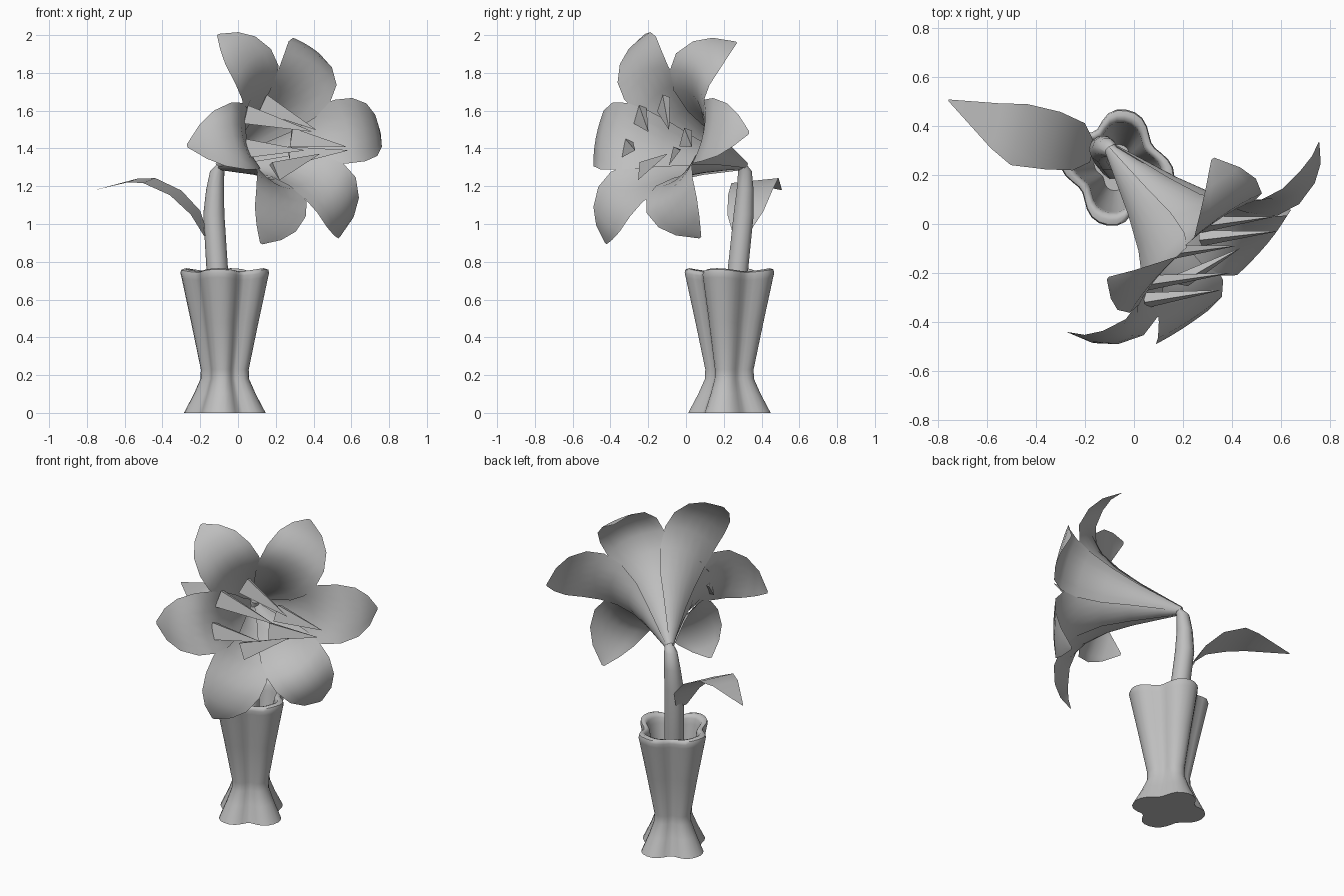
import bpy, math
from mathutils import Vector

if "Cube" in bpy.data.objects:
    bpy.data.objects.remove(bpy.data.objects["Cube"])

# Single plain grey for the whole model
grey = bpy.data.materials.new("plain_grey")
grey.use_nodes = True
colour = (0.52, 0.52, 0.52, 1)
grey.diffuse_color = colour
grey.node_tree.nodes["Principled BSDF"].inputs["Base Color"].default_value = colour


def loft(name, rows, closed=False, caps=False, smooth=True):
    """Skin a list of equally long point rows with quads."""
    n = len(rows[0])
    verts = [p for row in rows for p in row]
    faces = []
    for i in range(len(rows) - 1):
        for j in range(n if closed else n - 1):
            k = (j + 1) % n
            faces.append((i * n + j, i * n + k, (i + 1) * n + k, (i + 1) * n + j))
    if caps:
        faces.append(tuple(reversed(range(n))))
        faces.append(tuple(range(len(verts) - n, len(verts))))
    mesh = bpy.data.meshes.new(name)
    mesh.from_pydata(verts, [], faces)
    mesh.materials.append(grey)
    mesh.validate()
    obj = bpy.data.objects.new(name, mesh)
    bpy.context.collection.objects.link(obj)
    if smooth:
        bpy.ops.object.select_all(action='DESELECT')
        obj.select_set(True)
        bpy.context.view_layer.objects.active = obj
        bpy.ops.object.shade_smooth_by_angle(angle=math.radians(50))
    return obj


# Vase: four broad lobes, flared foot, narrow neck, thick rolled rim, hollow inside
vase_centre = Vector((-0.07, 0.23, 0))
vase_profile = [(0.222, 0), (0.168, 0.1), (0.132, 0.18), (0.13, 0.23), (0.183, 0.48),
                (0.235, 0.71), (0.241, 0.735), (0.236, 0.752), (0.217, 0.758),
                (0.198, 0.752), (0.188, 0.735), (0.182, 0.7), (0.14, 0.48), (0.095, 0.24)]
vase_rows = []
for radius, z in vase_profile:
    row = []
    for j in range(40):
        a = math.tau * j / 40
        phase = 4 * (a - math.radians(81)) + 0.3 * (1 + math.cos(2 * a - math.radians(324)))
        wave = math.cos(phase)
        r = radius * (0.88 + 0.14 * wave - 0.025 * math.cos(2 * phase))
        lift = 0.008 * wave if z > 0.6 else 0
        row.append(vase_centre + Vector((r * math.cos(a), r * math.sin(a), z + lift)))
    vase_rows.append(row)
loft("vase", vase_rows, closed=True, caps=True)

# Stem: tapered tube bending over into the flower
stem_path = [(-0.08, 0.235, 0.24, 0.055), (-0.11, 0.275, 0.76, 0.057),
             (-0.128, 0.305, 1.05, 0.056), (-0.122, 0.313, 1.18, 0.047),
             (-0.11, 0.312, 1.28, 0.038), (-0.085, 0.295, 1.318, 0.024)]
stem_rows = []
for x, y, z, r in stem_path:
    stem_rows.append([Vector((x + r * math.cos(math.tau * j / 10),
                              y + r * math.sin(math.tau * j / 10), z)) for j in range(10)])
loft("stem", stem_rows, closed=True, caps=True)

# Flower frame: base point, tilted axis, sideways and upward directions
base = Vector((-0.1, 0.31, 1.31))
axis = Vector((0.325, -0.377, 0.137)).normalized()
side = axis.cross(Vector((0, 0, 1))).normalized()
up = side.cross(axis)

# Petals: two alternating layers (distance along axis, radius, half width), tips curling back
inner_petal = [(0, 0.02, 0.014), (0.12, 0.06, 0.04), (0.28, 0.12, 0.08),
               (0.43, 0.185, 0.13), (0.55, 0.265, 0.172), (0.62, 0.355, 0.193),
               (0.64, 0.44, 0.19), (0.605, 0.525, 0.155), (0.55, 0.58, 0.095),
               (0.47, 0.62, 0.008)]
outer_petal = [(0, 0.025, 0.016), (0.12, 0.07, 0.044), (0.28, 0.13, 0.082),
               (0.43, 0.198, 0.128), (0.56, 0.285, 0.165), (0.635, 0.375, 0.182),
               (0.66, 0.465, 0.178), (0.645, 0.555, 0.146), (0.615, 0.615, 0.088),
               (0.567, 0.663, 0.008)]
for i in range(6):
    rows = []
    for t, r, w in (outer_petal if i % 2 else inner_petal):
        row = []
        for j in range(7):
            a = math.radians(60 * i - 2) + (j / 3 - 1) * w / r
            row.append(base + axis * t + (side * math.cos(a) + up * math.sin(a)) * r)
        rows.append(row)
    loft(f"petal_{i + 1}", rows)

# Stamens: three-sided spikes, wide end first
stamens = [((0.13, -0.116, 1.64), (0.41, -0.09, 1.5)),
           ((0.04, -0.24, 1.58), (0.39, -0.2, 1.49)),
           ((0.04, -0.31, 1.40), (0.35, -0.27, 1.39)),
           ((0.19, -0.23, 1.28), (0.43, -0.1, 1.37)),
           ((0.27, -0.056, 1.36), (0.58, -0.03, 1.39)),
           ((0.28, 0.0, 1.46), (0.57, 0.03, 1.41))]
for i, (wide, tip) in enumerate(stamens):
    wide, tip = Vector(wide), Vector(tip)
    d = (tip - wide).normalized()
    p = d.cross(Vector((0, 0, 1))).normalized()
    q = p.cross(d)
    rows = [[centre + (p * sx + q * sy) * r
             for sx, sy in ((0.035, -0.05), (0.01, 0.05), (-0.03, 0.035))]
            for centre, r in ((wide, 1), (tip, 0.03))]
    loft(f"stamen_{i + 1}", rows, closed=True, caps=True, smooth=False)

# Leaf: arched blade with a pointed tip (x, y, z, half width)
leaf_path = [(-0.17, 0.29, 0.94, 0.04), (-0.225, 0.315, 1.06, 0.1),
             (-0.33, 0.34, 1.165, 0.122), (-0.47, 0.365, 1.23, 0.13),
             (-0.56, 0.4, 1.23, 0.095), (-0.757, 0.505, 1.18, 0.003)]
across = Vector((0.25, 0.96, 0.1))
leaf_rows = [[Vector((x, y, z)) + across * w * k for k in (-1, -0.5, 0, 0.5, 1)]
             for x, y, z, w in leaf_path]
loft("leaf", leaf_rows)
